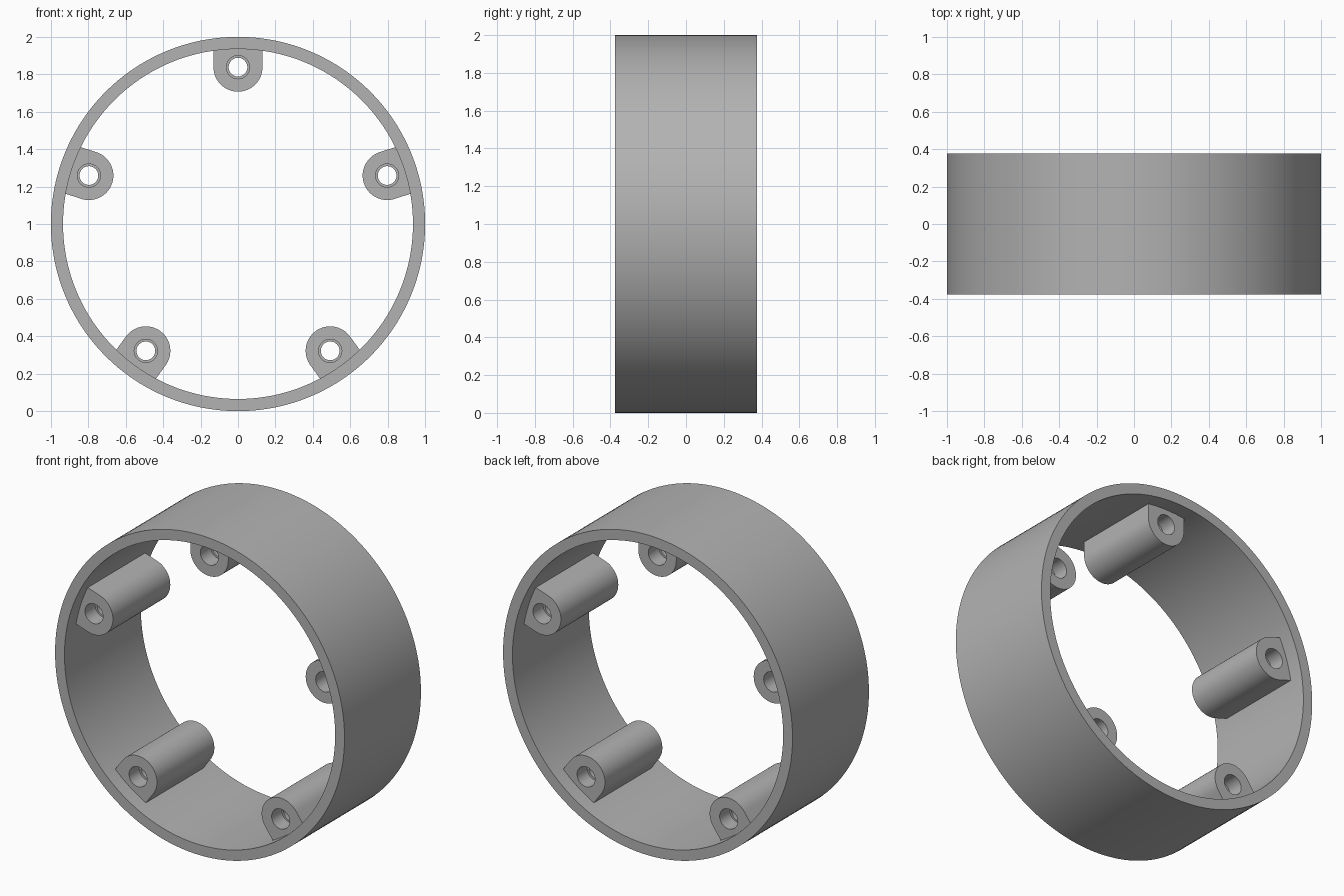
import bpy, bmesh
from math import sin, cos, pi, radians, asin, sqrt
from mathutils import Matrix

cube = bpy.data.objects.get("Cube")
if cube:
    bpy.data.objects.remove(cube)

grey = bpy.data.materials.new("plain grey")
grey.use_nodes = True
colour = (0.45, 0.45, 0.45, 1)
grey.diffuse_color = colour
grey.node_tree.nodes["Principled BSDF"].inputs["Base Color"].default_value = colour

OUTER, INNER, HALF = 1.0, 0.935, 0.377    # shell radii and half depth
BOSS_AT, BOSS_R, BOSS_HALF = 0.838, 0.131, 0.283
HOLE_R, BORE_R, HOLE_DEPTH = 0.062, 0.05, 0.1


def circle(radius, count, centre=0.0):
    """Points in x-z, clockwise from +x and passing below the centre."""
    return [(radius * cos(2 * pi * i / count), centre - radius * sin(2 * pi * i / count))
            for i in range(count)]


def sweep_loops(name, stations, matrix):
    """Join a closed chain of (outline, y) loops into a solid."""
    bm = bmesh.new()
    loops = [[bm.verts.new((x, y, z)) for x, z in outline] for outline, y in stations]
    for k, a in enumerate(loops):
        b = loops[(k + 1) % len(loops)]
        n = len(a)
        for i in range(n):
            j = (i + 1) % n
            bm.faces.new((a[i], a[j], b[j], b[i]))
    bmesh.ops.recalc_face_normals(bm, faces=bm.faces)
    bm.transform(matrix)
    mesh = bpy.data.meshes.new(name)
    bm.to_mesh(mesh)
    bm.free()
    mesh.materials.append(grey)
    ob = bpy.data.objects.new(name, mesh)
    bpy.context.collection.objects.link(ob)
    bpy.ops.object.select_all(action='DESELECT')
    ob.select_set(True)
    bpy.context.view_layer.objects.active = ob
    bpy.ops.object.shade_smooth_by_angle(angle=radians(30))
    return ob


# Outer shell
rim, wall = circle(OUTER, 160), circle(INNER, 160)
lift = Matrix.Translation((0, 0, OUTER))
sweep_loops("ring_shell", [(rim, -HALF), (wall, -HALF), (wall, HALF), (rim, HALF)], lift)

# Screw boss outline: round towards the axis, straight sides, curved to seat in the wall
N = 64
seat = INNER + 0.004
corner = sqrt(seat ** 2 - BOSS_R ** 2)
half_angle = asin(BOSS_R / seat)
outline = circle(BOSS_R, N, BOSS_AT)[:N // 2 + 1]
outline += [(-BOSS_R, BOSS_AT + (corner - BOSS_AT) * i / 8) for i in range(1, 8)]
outline += [(seat * sin(t), seat * cos(t))
            for t in (half_angle * (i / 8 - 1) for i in range(17))]
outline += [(BOSS_R, corner + (BOSS_AT - corner) * i / 8) for i in range(1, 8)]

hole, bore = circle(HOLE_R, N, BOSS_AT), circle(BORE_R, N, BOSS_AT)
step = BOSS_HALF - HOLE_DEPTH
stations = [(outline, -BOSS_HALF), (hole, -BOSS_HALF), (hole, -step), (bore, -step),
            (bore, step), (hole, step), (hole, BOSS_HALF), (outline, BOSS_HALF)]

# Five bosses spaced evenly round the shell
places = ["top", "upper_left", "lower_left", "lower_right", "upper_right"]
for i, place in enumerate(places):
    turn = Matrix.Rotation(2 * pi * i / 5, 4, 'Y')
    sweep_loops("screw_boss_" + place, stations, lift @ turn)
